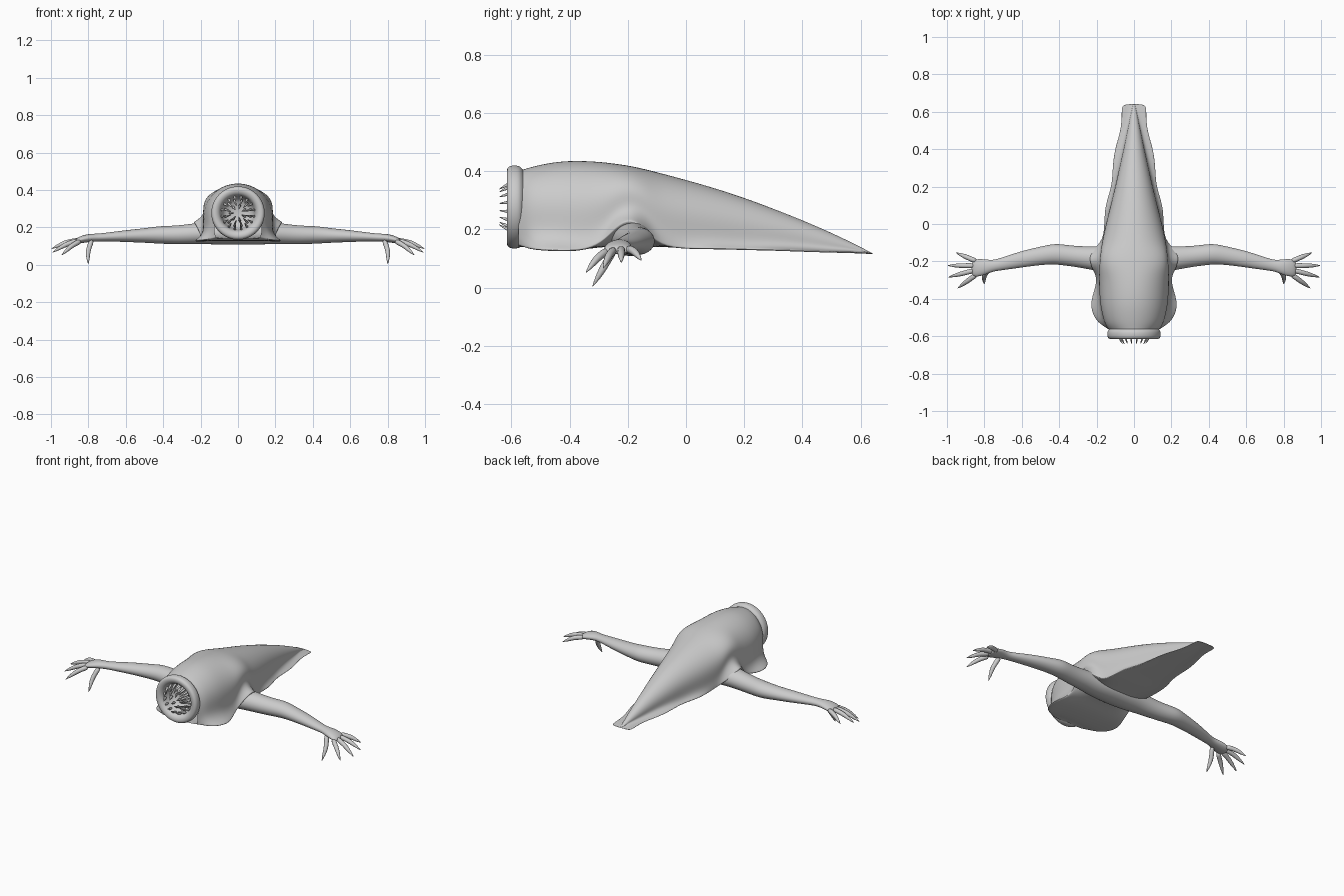
import bpy, math
from mathutils import Vector

if "Cube" in bpy.data.objects:
    bpy.data.objects.remove(bpy.data.objects["Cube"])


def loft(name, rings, cap_start=False, cap_end=True, mirror=False, sub=2):
    """Skin closed rings of points into a smooth object."""
    n = len(rings[0])
    verts = [tuple(p) for r in rings for p in r]
    faces = [(i * n + j, i * n + (j + 1) % n, (i + 1) * n + (j + 1) % n, (i + 1) * n + j)
             for i in range(len(rings) - 1) for j in range(n)]
    if cap_start:
        faces.append(tuple(reversed(range(n))))
    if cap_end:
        faces.append(tuple(range(len(verts) - n, len(verts))))
    me = bpy.data.meshes.new(name)
    me.from_pydata(verts, [], faces)
    me.update()
    for p in me.polygons:
        p.use_smooth = True
    ob = bpy.data.objects.new(name, me)
    bpy.context.collection.objects.link(ob)
    # consistent outward normals
    import bmesh
    bm = bmesh.new()
    bm.from_mesh(me)
    bmesh.ops.recalc_face_normals(bm, faces=bm.faces)
    bm.to_mesh(me)
    bm.free()
    if mirror:
        ob.modifiers.new("mirror", 'MIRROR')
    if sub:
        m = ob.modifiers.new("smooth", 'SUBSURF')
        m.levels = m.render_levels = sub
    return ob


def tube(name, pts, mirror=False, sides=8, sub=1):
    """Round tapering tube through (x, y, z, radius) points."""
    rings = []
    for i, (x, y, z, r) in enumerate(pts):
        a, b = pts[max(i - 1, 0)], pts[min(i + 1, len(pts) - 1)]
        t = (Vector(b[:3]) - Vector(a[:3])).normalized()
        u = t.cross(Vector((0.3, 0.2, 1))).normalized()
        v = t.cross(u)
        rings.append([Vector((x, y, z)) + r * (u * math.cos(k * math.tau / sides) + v * math.sin(k * math.tau / sides))
                      for k in range(sides)])
    return loft(name, rings, True, True, mirror, sub)


# Body with wavy skirt: y, top z, half width, skirt half width, skirt edge z, flare z
stations = [
    (-.575, .405, .128, .120, .150, .190), (-.55, .412, .147, .155, .138, .195),
    (-.52, .421, .163, .205, .130, .200), (-.44, .438, .182, .240, .125, .190),
    (-.36, .440, .188, .215, .126, .185), (-.29, .435, .189, .195, .150, .215),
    (-.24, .428, .188, .225, .210, .265), (-.19, .420, .184, .242, .236, .285),
    (-.14, .409, .179, .228, .200, .260), (-.09, .397, .171, .165, .145, .205),
    (0, .373, .151, .158, .133, .180), (.1, .344, .126, .157, .133, .170),
    (.2, .311, .101, .118, .130, .165), (.3, .273, .079, .116, .128, .155),
    (.4, .233, .056, .105, .124, .145), (.5, .189, .036, .071, .121, .135),
    (.58, .150, .018, .066, .119, .127), (.625, .126, .008, .069, .117, .121),
    (.642, .118, .004, .052, .115, .118)]
rings = []
for y, top, w, s, e, f in stations:
    zc = f + .3 * (top - f)
    h = top - zc
    half = [(w * math.cos(math.radians(a)), zc + h * math.sin(math.radians(a))) for a in (68, 45, 22, 0)]
    half += [(w * .98, f), (w + (s - w) * .45, e + (f - e) * .38), (s, e + .005), (s, e - .003)]
    b = min(.14, e + .003)
    half += [(w * .85, b + .3 * (e - b)), (w * .45, b)]
    ring = [(0, y, top)] + [(x, y, z) for x, z in half] + [(0, y, b)]
    ring += [(-x, y, z) for x, z in reversed(half)]
    rings.append(ring)
loft("body_with_skirt", rings)

# Round mouth ring and throat
MZ = .277
profile = [(.115, -.550), (.132, -.562), (.143, -.572), (.145, -.592), (.141, -.612), (.122, -.618),
           (.100, -.608), (.091, -.585), (.085, -.555), (.065, -.530), (.02, -.520)]
loft("mouth_ring", [[(r * math.cos(k * math.tau / 24), y, MZ + r * math.sin(k * math.tau / 24))
                     for k in range(24)] for r, y in profile])

# Teeth: rows of (count, base radius, base y, tip radius, tip y)
for count, r0, y0, r1, y1 in ((16, .092, -.575, .060, -.645), (12, .075, -.54, .036, -.62), (7, .045, -.52, .018, -.59)):
    for k in range(count):
        a = math.tau * (k + .5) / count
        c, s = math.cos(a), math.sin(a)
        rm, ym = r0 * .6 + r1 * .4 + .002, y0 * .5 + y1 * .5
        tube("tooth", [(r0 * c, y0, MZ + r0 * s, .009), (rm * c, ym, MZ + rm * s, .008),
                       (r1 * c, y1, MZ + r1 * s, .0008)], sides=6)

# Arms with shoulder and palm: x, centre y, centre z, half depth, half height
arm = [(0, -.19, .168, .085, .062), (.12, -.19, .168, .078, .062), (.2, -.185, .17, .068, .06),
       (.3, -.175, .161, .058, .053), (.38, -.165, .160, .058, .050), (.43, -.160, .160, .057, .048),
       (.5, -.170, .157, .051, .040), (.6, -.188, .154, .046, .033), (.7, -.212, .149, .036, .024),
       (.755, -.224, .146, .030, .021), (.80, -.231, .144, .045, .023), (.845, -.235, .134, .050, .020),
       (.87, -.237, .126, .040, .012)]
loft("arm", [[(x, y + ry * math.cos(k * math.tau / 12), z + rz * math.sin(k * math.tau / 12))
              for k in range(12)] for x, y, z, ry, rz in arm], mirror=True)

# Clawed fingers and thumb: base to tip
digits = [((.84, -.200, .133), (.955, -.152, .092)), ((.85, -.223, .132), (1.0, -.222, .085)),
          ((.85, -.247, .130), (.995, -.285, .065)), ((.84, -.268, .128), (.945, -.345, .050)),
          ((.78, -.245, .135), (.800, -.322, .002))]
for k, (p, q) in enumerate(digits):
    p, q = Vector(p), Vector(q)
    up = Vector((0, 0, .010)) if k < 4 else Vector((.012, 0, 0))
    pts = [(*(p.lerp(q, t) + up * b), r) for t, b, r in
           ((0, 0, .017), (.3, .8, .014), (.5, 1, .0145), (.68, .7, .011), (.78, .5, .009), (1, 0, .001))]
    tube("finger" if k < 4 else "thumb", pts, mirror=True)
